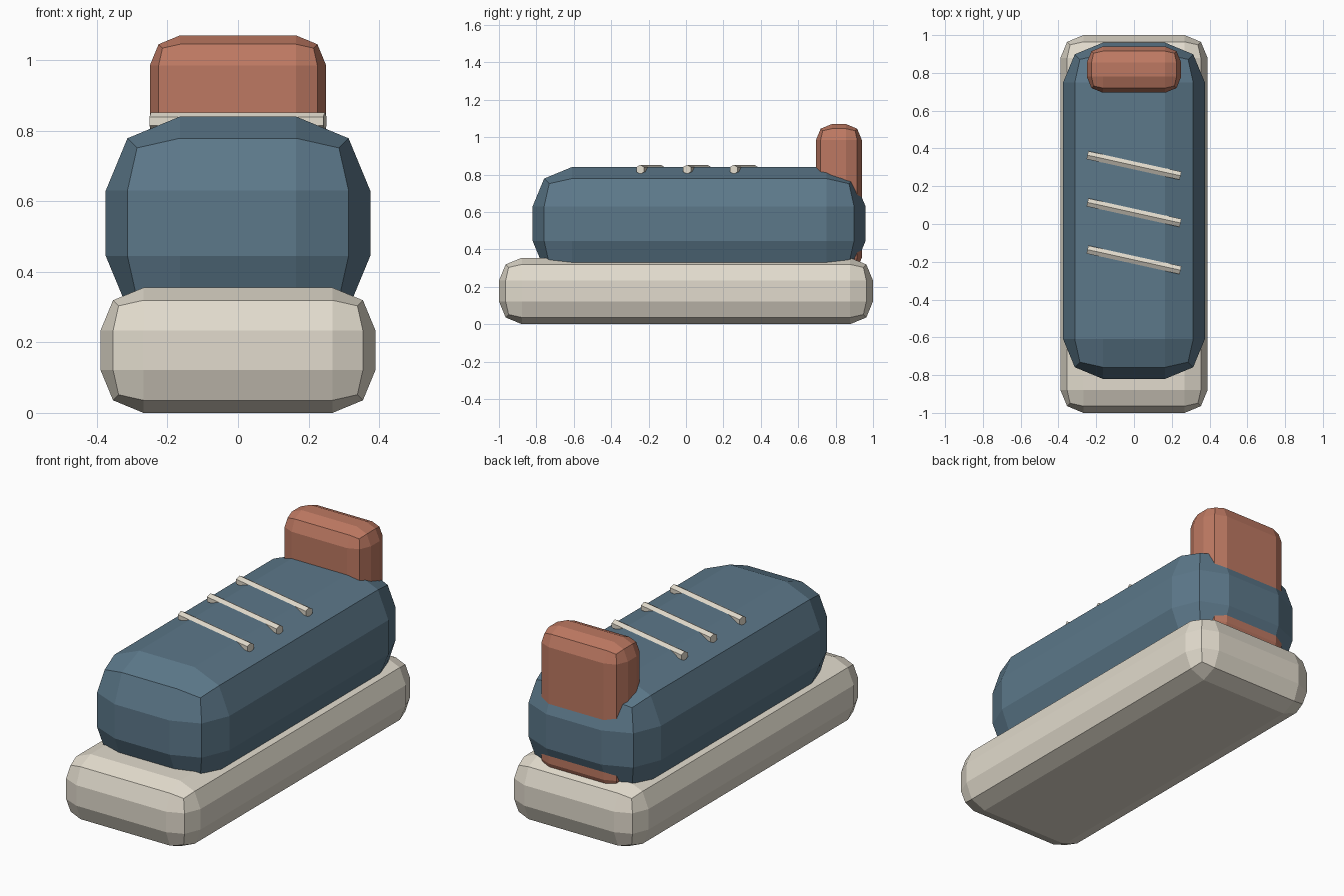
import bpy, math

if "Cube" in bpy.data.objects:
    bpy.data.objects.remove(bpy.data.objects["Cube"])


def material(name, rgb):
    m = bpy.data.materials.new(name)
    m.diffuse_color = (*rgb, 1)
    m.use_nodes = True
    m.node_tree.nodes["Principled BSDF"].inputs["Base Color"].default_value = m.diffuse_color
    return m


cream = material("cream", (0.76, 0.71, 0.61))
blue = material("blue", (0.107, 0.188, 0.254))
rust = material("rust", (0.51, 0.19, 0.122))


def rounded_block(name, lo, hi, bevel, mat):
    """Box between two corners with a faceted two-step bevel."""
    bpy.ops.mesh.primitive_cube_add(
        size=1, location=[(a + b) / 2 for a, b in zip(lo, hi)])
    ob = bpy.context.object
    ob.name = name
    ob.scale = [b - a for a, b in zip(lo, hi)]
    bpy.ops.object.transform_apply(location=False, rotation=False, scale=True)
    mod = ob.modifiers.new("bevel", 'BEVEL')
    mod.width = bevel
    mod.segments = 2
    ob.data.materials.append(mat)
    return ob


# Thick sole, shoe body and heel tab
rounded_block("sole", (-0.39, -1, 0), (0.39, 1, 0.355), 0.122, cream)
rounded_block("upper", (-0.375, -0.82, 0.235), (0.375, 0.96, 0.84), 0.21, blue)
rounded_block("heel_tab", (-0.25, 0.695, 0.27), (0.25, 0.94, 1.07), 0.085, rust)

# Slanted six-sided laces, ridge upwards
for i, y in enumerate((-0.19, 0.06, 0.31)):
    bpy.ops.mesh.primitive_cylinder_add(
        vertices=6, radius=0.025, depth=0.505, location=(0, y, 0.827),
        rotation=(math.pi / 2, 0, math.pi / 2 - 0.218))
    lace = bpy.context.object
    lace.name = f"lace_{i + 1}"
    lace.data.materials.append(cream)
